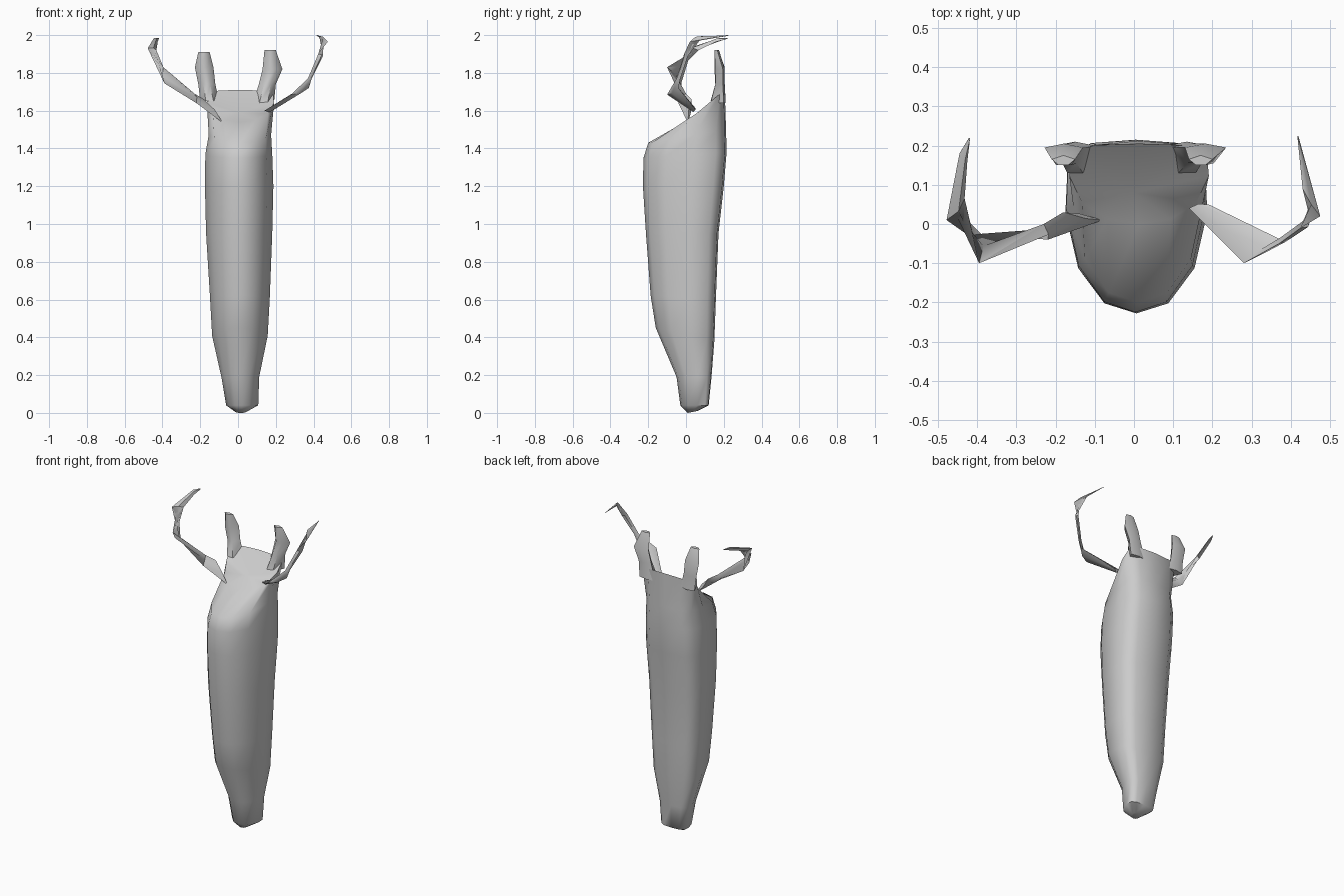
import bpy, bmesh
from mathutils import Vector


def loft(name, rings, dish=None):
    """Skin a list of equal-length closed rings; the last cap can sink to a point."""
    bm = bmesh.new()
    loops = [[bm.verts.new(p) for p in r] for r in rings]
    n = len(loops[0])
    for lo, hi in zip(loops, loops[1:]):
        for i in range(n):
            j = (i + 1) % n
            bm.faces.new((lo[i], lo[j], hi[j], hi[i]))
    bm.faces.new(loops[0][::-1])
    if dish:
        c = bm.verts.new(dish)
        for i in range(n):
            bm.faces.new((loops[-1][i], loops[-1][(i + 1) % n], c))
    else:
        bm.faces.new(loops[-1])
    bmesh.ops.recalc_face_normals(bm, faces=bm.faces)
    me = bpy.data.meshes.new(name)
    bm.to_mesh(me)
    bm.free()
    ob = bpy.data.objects.new(name, me)
    bpy.context.collection.objects.link(ob)
    me.shade_smooth()
    me.set_sharp_from_angle(angle=1.0)
    return ob


def ribbon(name, stations, thick=0.012):
    """Thin four-sided blade following pairs of edge points."""
    rings = []
    mids = [(Vector(a) + Vector(b)) / 2 for a, b in stations]
    for k, (a, b) in enumerate(stations):
        a, b = Vector(a), Vector(b)
        along = mids[min(k + 1, len(mids) - 1)] - mids[max(k - 1, 0)]
        nrm = along.cross(b - a).normalized() * min(thick, (b - a).length * 0.3)
        rings.append([a, mids[k] + nrm, b, mids[k] - nrm])
    return loft(name, rings)


# Body: keeled front, flat back (half section as width, front-to-back)
half = [(0, 0), (0.45, 0.06), (0.82, 0.27), (1, 0.6), (0.97, 0.87), (0.65, 0.98), (0, 1)]
section = half + [(-u, t) for u, t in half[-2:0:-1]]
# z front, z back, y front, y back, x centre, half width
body = [
    (0.00, 0.01, 0.01, 0.06, 0.015, 0.03),
    (0.04, 0.04, -0.03, 0.12, 0.022, 0.085),
    (0.19, 0.19, -0.05, 0.135, 0.012, 0.10),
    (0.45, 0.38, -0.16, 0.15, 0.01, 0.147),
    (0.62, 0.60, -0.187, 0.158, 0.01, 0.158),
    (0.95, 0.95, -0.212, 0.172, 0.006, 0.175),
    (1.20, 1.20, -0.228, 0.20, 0.006, 0.181),
    (1.35, 1.38, -0.225, 0.215, 0.004, 0.177),
    (1.43, 1.50, -0.20, 0.212, 0.01, 0.165),
    (1.54, 1.71, 0.00, 0.205, 0.013, 0.178),
]
loft("body", [[(xc + u * w, yf + t * (yb - yf), zf + t * (zb - zf)) for u, t in section]
              for zf, zb, yf, yb, xc, w in body], dish=(0, 0.08, 1.59))

# Two upright lobes: x left, x right, y front, y back, z
lobes = {
    "left_lobe": [(-0.20, -0.10, 0.13, 0.21, 1.65), (-0.21, -0.12, 0.155, 0.205, 1.74),
                  (-0.228, -0.13, 0.15, 0.205, 1.83), (-0.21, -0.15, 0.15, 0.175, 1.91)],
    "right_lobe": [(0.08, 0.19, 0.13, 0.21, 1.64), (0.11, 0.20, 0.155, 0.205, 1.74),
                   (0.13, 0.235, 0.155, 0.205, 1.82), (0.14, 0.20, 0.15, 0.175, 1.92)],
}
for name, rows in lobes.items():
    loft(name, [[(x0, yb - 0.01, z), (x0 * 0.7 + x1 * 0.3, yf, z), (x0 * 0.3 + x1 * 0.7, yf, z),
                 (x1, yb - 0.01, z), ((x0 + x1) / 2, yb, z)] for x0, x1, yf, yb, z in rows])

# Curved antenna blades, slightly different on each side
ribbon("left_antenna", [
    ((-0.08, 0.01, 1.535), (-0.18, 0.03, 1.66)),
    ((-0.22, -0.04, 1.64), (-0.23, 0.0, 1.69)),
    ((-0.39, -0.025, 1.745), (-0.395, -0.10, 1.83)),
    ((-0.478, 0.01, 1.93), (-0.432, 0.065, 1.92)),
    ((-0.445, 0.18, 1.985), (-0.425, 0.16, 1.965)),
    ((-0.42, 0.22, 1.985), (-0.419, 0.218, 1.98)),
])
ribbon("right_antenna", [
    ((0.14, 0.04, 1.60), (0.19, 0.05, 1.605)),
    ((0.28, -0.10, 1.685), (0.375, -0.04, 1.72)),
    ((0.37, -0.05, 1.77), (0.39, -0.03, 1.77)),
    ((0.425, -0.01, 1.90), (0.45, 0.01, 1.89)),
    ((0.475, 0.02, 1.965), (0.43, 0.09, 1.995)),
    ((0.417, 0.225, 2.0), (0.419, 0.223, 1.996)),
])
